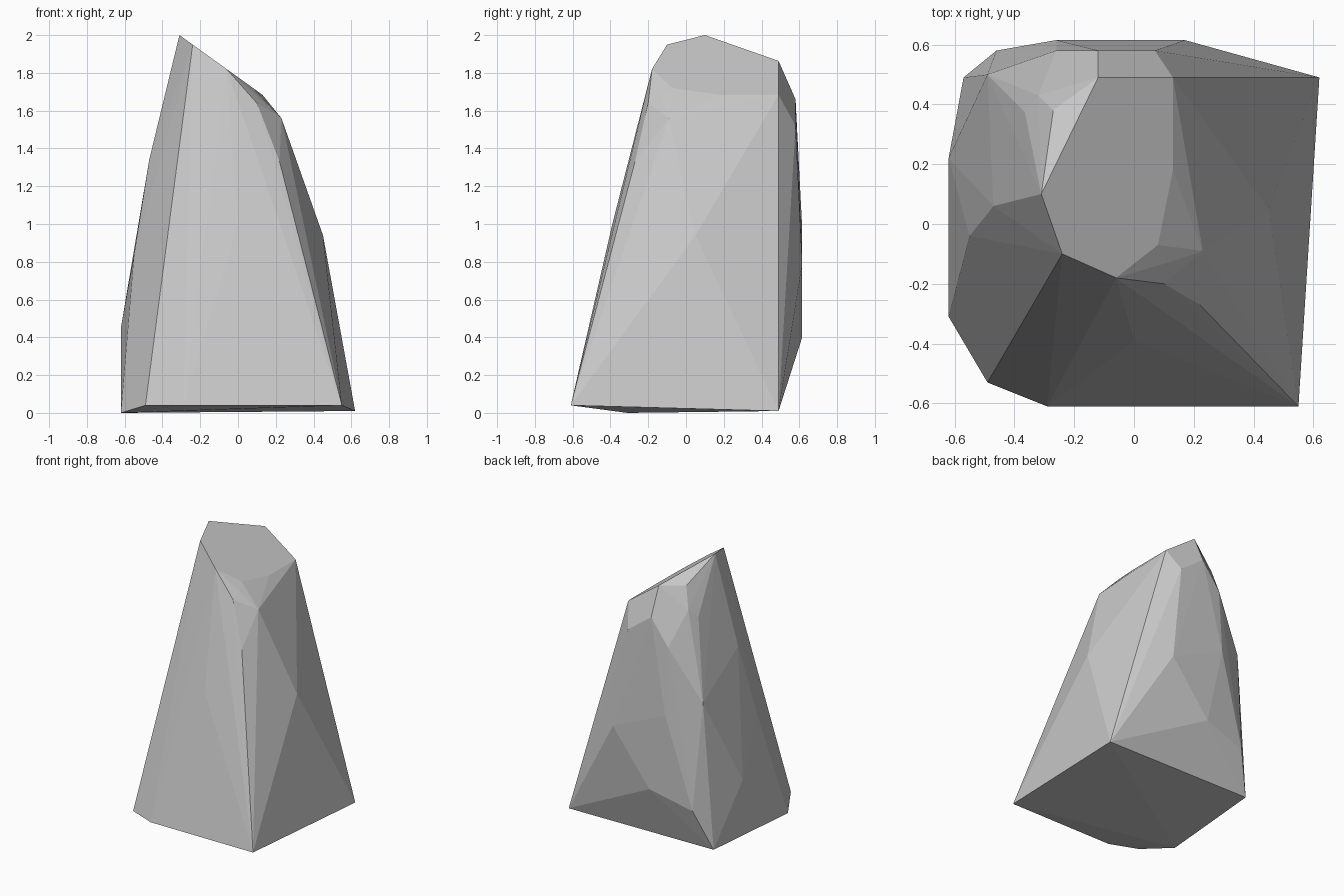
import bpy
import bmesh
import math

default_cube = bpy.data.objects.get("Cube")
if default_cube:
    bpy.data.objects.remove(default_cube, do_unlink=True)


def make_material(name, value):
    """Flat neutral grey material."""
    material = bpy.data.materials.new(name)
    colour = (value, value, value, 1)
    material.diffuse_color = colour
    material.use_nodes = True
    shader = material.node_tree.nodes["Principled BSDF"]
    shader.inputs["Base Color"].default_value = colour
    return material


def summit_height(x):
    """The broken top is one plane sloping down towards +x."""
    return 1.777 - .72 * x


def hull_object(name, corner_groups, material):
    """Chisel a faceted solid as the hull of its corner points."""
    mesh_builder = bmesh.new()
    for group in corner_groups:
        for corner in group:
            mesh_builder.verts.new(corner)
    hull = bmesh.ops.convex_hull(mesh_builder, input=mesh_builder.verts[:])
    leftovers = set(hull["geom_interior"] + hull["geom_unused"])
    loose = [item for item in leftovers if isinstance(item, bmesh.types.BMVert)]
    bmesh.ops.delete(mesh_builder, geom=loose, context="VERTS")
    # Merge the coplanar triangles into broad facets
    bmesh.ops.dissolve_limit(
        mesh_builder,
        angle_limit=math.radians(1),
        verts=mesh_builder.verts[:],
        edges=mesh_builder.edges[:],
    )
    bmesh.ops.recalc_face_normals(mesh_builder, faces=mesh_builder.faces[:])
    mesh = bpy.data.meshes.new(name)
    mesh_builder.to_mesh(mesh)
    mesh_builder.free()
    mesh.materials.append(material)
    for polygon in mesh.polygons:
        polygon.use_smooth = False
    rock = bpy.data.objects.new(name, mesh)
    bpy.context.collection.objects.link(rock)
    return rock


# Footprint: straight front lip, slightly lower sides and back
front_lip = [(x, y, .04) for x, y in ((.55, -.61), (-.29, -.61), (-.49, -.53))]
rear_foot = [(.62, .49, .01), (-.57, .49, .02), (-.62, -.31, 0)]

# Outline of the sloping summit facet
summit_outline = (
    (-.31, .1), (-.24, -.1), (-.06, -.18), (.08, -.07),
    (.13, .18), (.13, .49), (-.12, .49),
)
summit = [(x, y, summit_height(x)) for x, y in summit_outline]

# Chipped shoulder between the front and the +x side
shoulder = [
    (.11, -.13, 1.67), (.1, -.2, 1.64), (.23, -.09, 1.56),
    (.22, -.27, 1.33), (.45, .05, .94), (0, -.39, 1),
]

# Back wall: a flat band with chipped corners above and below
back_band = [(x, .615, z) for x, z in ((-.26, .98), (.17, .79), (-.13, .4))]
back_chips = [
    (.07, .58, 1.52), (-.12, .58, 1.66), (-.26, .58, 1.47), (-.46, .58, .31),
]

# Weathered -x side, from the top chips down to the bulge
side_chips = [
    (-.27, .38, 1.86), (-.32, .43, 1.71), (-.365, .375, 1.65),
    (-.47, .06, 1.34), (-.49, .5, 1.09), (-.5, .3, 1.08),
]
side_bulge = [(-.41, -.19, 1.03), (-.55, -.04, .84), (-.62, .22, .45)]

stone = make_material("stone grey", .58)
hull_object(
    "standing_rock",
    [front_lip, rear_foot, summit, shoulder, back_band,
     back_chips, side_chips, side_bulge],
    stone,
)
